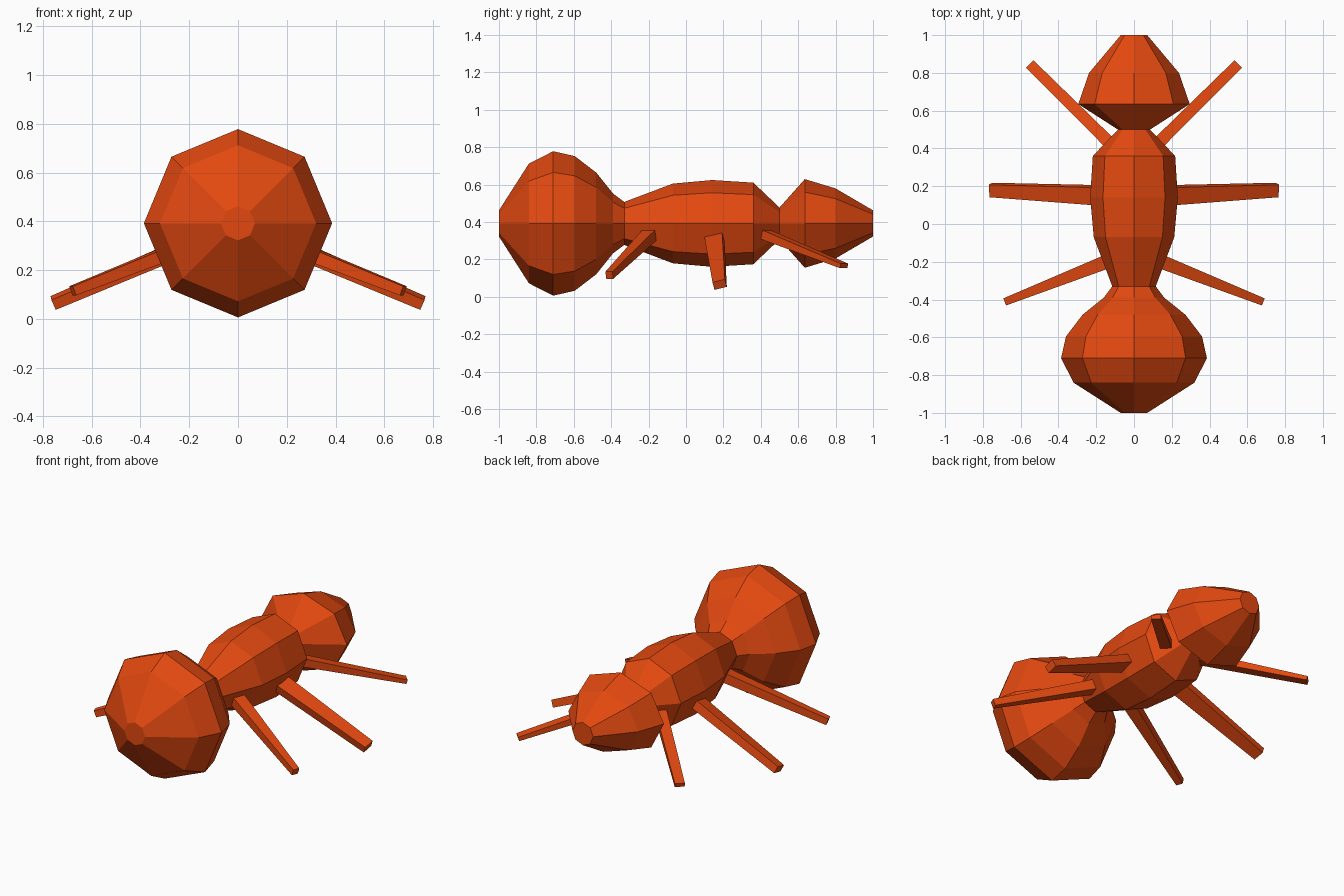
import bpy
import bmesh
import math
from mathutils import Vector, Matrix

if "Cube" in bpy.data.objects:
    bpy.data.objects.remove(bpy.data.objects["Cube"])

MID_Z = 0.392
SIDES = 8

shell = bpy.data.materials.new("rust_orange")
shell.diffuse_color = (0.77, 0.066, 0.005, 1)
shell.use_nodes = True
shell.node_tree.nodes["Principled BSDF"].inputs["Base Color"].default_value = shell.diffuse_color


def finish(name, bm):
    bmesh.ops.recalc_face_normals(bm, faces=bm.faces)
    mesh = bpy.data.meshes.new(name)
    bm.to_mesh(mesh)
    bm.free()
    mesh.materials.append(shell)
    obj = bpy.data.objects.new(name, mesh)
    bpy.context.collection.objects.link(obj)


def loft(name, rings):
    """Skin closed rings of points and cap both ends."""
    bm = bmesh.new()
    loops = [[bm.verts.new(p) for p in ring] for ring in rings]
    n = len(loops[0])
    for a, b in zip(loops, loops[1:]):
        for i in range(n):
            j = (i + 1) % n
            bm.faces.new((a[i], a[j], b[j], b[i]))
    bm.faces.new(loops[0])
    bm.faces.new(loops[-1])
    finish(name, bm)


def body_part(name, profile):
    """Octagonal segment along y; profile rows are (y, half width, half height)."""
    rings = []
    for y, rx, rz in profile:
        angles = [2 * math.pi * i / SIDES for i in range(SIDES)]
        rings.append([(rx * math.sin(a), y, MID_Z + rz * math.cos(a)) for a in angles])
    loft(name, rings)


def leg(name, base, tip, base_size, tip_size, roll, mirror):
    """Tapered square bar from base to tip; sizes are (width, thickness)."""
    base, tip = Vector(base), Vector(tip)
    along = (tip - base).normalized()
    side = Vector((0, 0, 1)).cross(along).normalized()
    turn = Matrix.Rotation(math.radians(roll), 3, along)
    side = turn @ side
    up = along.cross(side)
    rings = []
    for centre, (w, t) in ((base, base_size), (tip, tip_size)):
        ring = [centre + side * (w / 2 * a) + up * (t / 2 * b)
                for a, b in ((-1, -1), (1, -1), (1, 1), (-1, 1))]
        rings.append([(p.x * mirror, p.y, p.z) for p in ring])
    loft(name, rings)


# Body segments
body_part("abdomen", [(-1.0, 0.07, 0.07), (-0.84, 0.32, 0.32), (-0.71, 0.386, 0.386),
                      (-0.595, 0.36, 0.36), (-0.48, 0.272, 0.272),
                      (-0.39, 0.16, 0.16), (-0.33, 0.115, 0.115)])
body_part("thorax", [(-0.33, 0.115, 0.115), (-0.07, 0.213, 0.213), (0.14, 0.232, 0.232),
                     (0.36, 0.218, 0.218), (0.5, 0.085, 0.085)])
body_part("head", [(0.5, 0.085, 0.085), (0.635, 0.295, 0.237), (0.8, 0.238, 0.187),
                   (1.0, 0.07, 0.07)])

# Three pairs of legs
for label, s in (("right", 1), ("left", -1)):
    leg(label + "_rear_leg", (0.12, -0.19, 0.335), (0.678, -0.41, 0.115),
        (0.075, 0.06), (0.04, 0.04), 0, s)
    leg(label + "_middle_leg", (0.15, 0.15, 0.325), (0.758, 0.18, 0.065),
        (0.10, 0.055), (0.068, 0.045), 15, s)
    leg(label + "_head_leg", (0.12, 0.42, 0.335), (0.55, 0.845, 0.165),
        (0.065, 0.05), (0.056, 0.025), 0, s)
